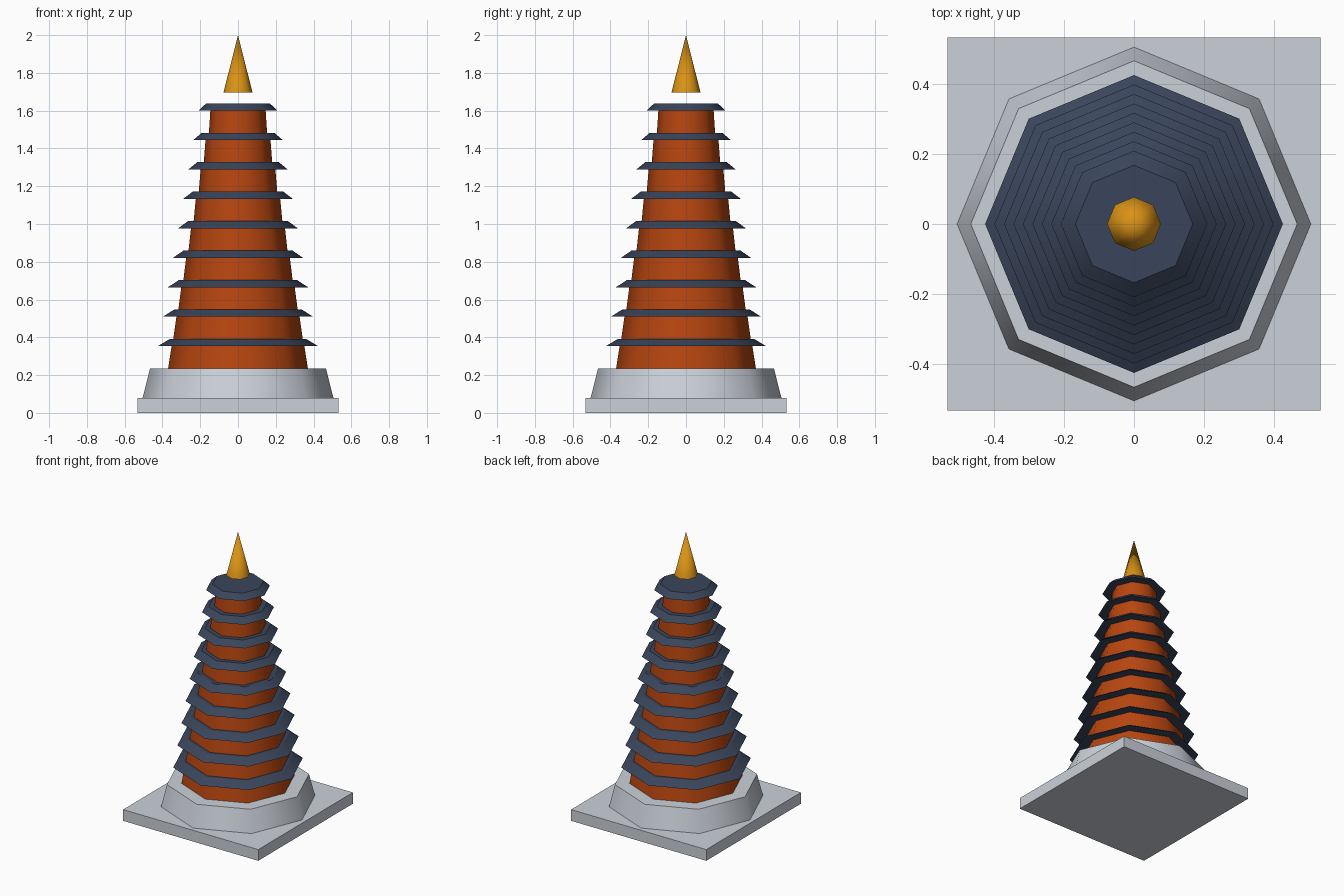
import bpy
import bmesh
from math import radians
from mathutils import Matrix

cube = bpy.data.objects.get("Cube")
if cube:
    bpy.data.objects.remove(cube, do_unlink=True)


def make_material(name, rgb):
    mat = bpy.data.materials.new(name)
    mat.use_nodes = True
    mat.diffuse_color = (*rgb, 1)
    mat.node_tree.nodes["Principled BSDF"].inputs["Base Color"].default_value = (*rgb, 1)
    return mat


stone = make_material("pale stone", (0.60, 0.64, 0.70))
wall_paint = make_material("burnt orange", (0.47, 0.06, 0.005))
roof_tile = make_material("slate blue", (0.042, 0.06, 0.105))
gold = make_material("gold", (0.70, 0.29, 0.008))


def frustum(name, mat, z0, z1, r0, r1, sides=8, turn=0, smooth=True):
    """Capped frustum from z0 to z1, with a corner on +x, smooth sides and flat caps."""
    bm = bmesh.new()
    bmesh.ops.create_cone(
        bm, cap_ends=True, segments=sides, radius1=r0, radius2=r1, depth=z1 - z0,
        matrix=Matrix.Translation((0, 0, (z0 + z1) / 2)) @ Matrix.Rotation(radians(turn), 4, "Z"))
    bmesh.ops.remove_doubles(bm, verts=bm.verts, dist=0.0001)
    bm.normal_update()
    for face in bm.faces:
        face.smooth = smooth and abs(face.normal.z) < 0.99
    for edge in bm.edges:
        edge.smooth = all(face.smooth for face in edge.link_faces)
    mesh = bpy.data.meshes.new(name)
    bm.to_mesh(mesh)
    bm.free()
    mesh.materials.append(mat)
    obj = bpy.data.objects.new(name, mesh)
    bpy.context.collection.objects.link(obj)
    return obj


# Square plinth and octagonal base
half = 0.533 * 2 ** 0.5
frustum("plinth", stone, 0, 0.08, half, half, sides=4, turn=45, smooth=False)
frustum("base", stone, 0.08, 0.235, 0.505, 0.466)

# Nine storeys, each a tapered wall under a flared roof
STOREYS = 9
STEP = 0.156
for i in range(STOREYS):
    z = 0.235 + i * STEP
    radius = 0.37 - i * 0.027
    eave = z + 0.118
    frustum(f"wall_{i + 1}", wall_paint, z, eave, radius, radius * 0.95)
    frustum(f"roof_{i + 1}", roof_tile, eave, z + STEP, radius + 0.055, 0.362 - i * 0.0243)

# Finial hovering above the top roof
frustum("finial", gold, 1.695, 2.0, 0.077, 0)
